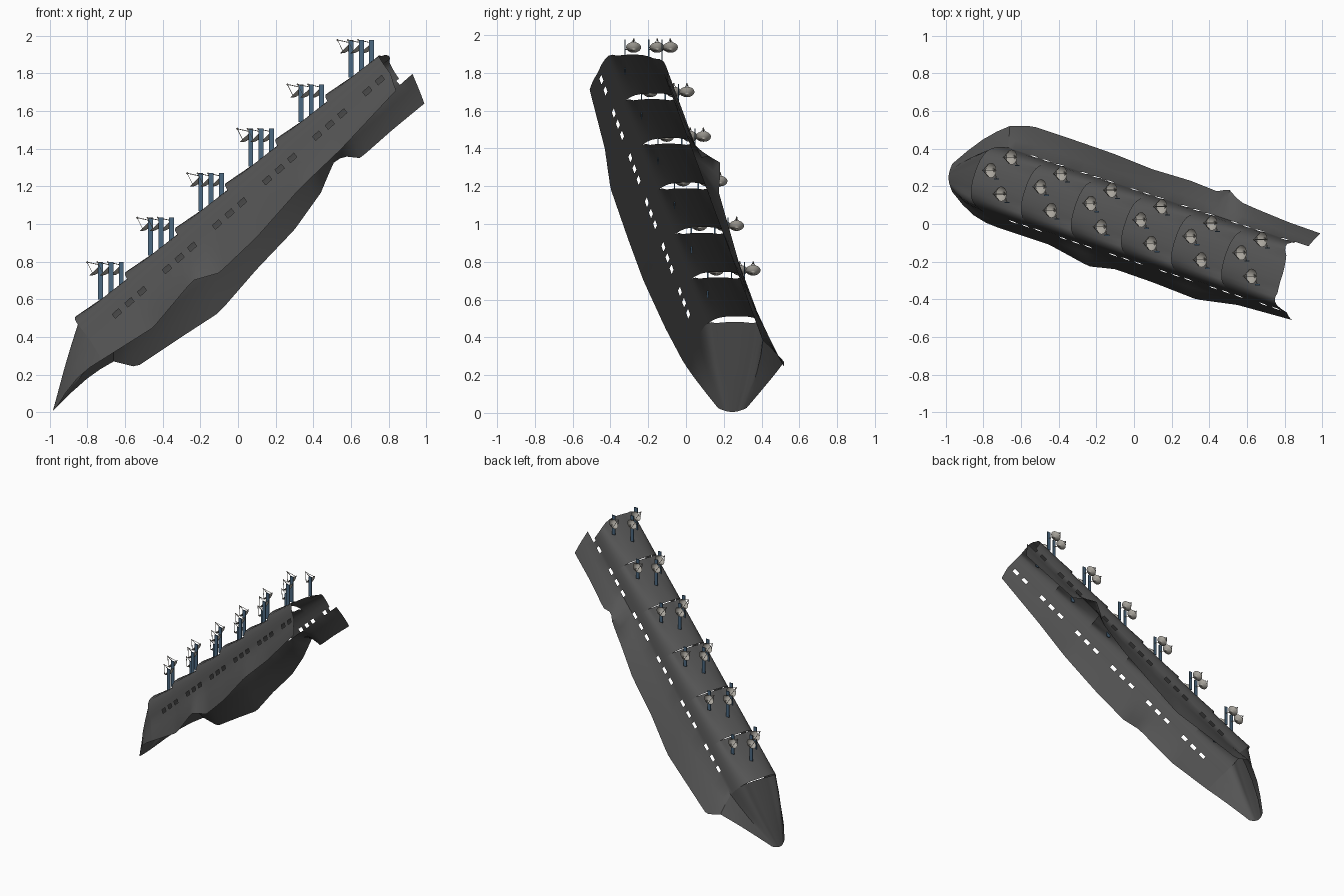
import bpy, bmesh, math
from mathutils import Vector

if "Cube" in bpy.data.objects:
    bpy.data.objects.remove(bpy.data.objects["Cube"])

def material(name, col):
    m = bpy.data.materials.new(name)
    m.diffuse_color = (*col, 1)
    m.use_nodes = True
    m.node_tree.nodes["Principled BSDF"].inputs["Base Color"].default_value = m.diffuse_color
    return m

DARK = material("dark_shell", (0.09, 0.09, 0.09))
BLUE = material("post_blue", (0.07, 0.14, 0.22))
PALE = material("dish_grey", (0.4, 0.38, 0.34))

# Sloping frame: U runs uphill, N is sideways, W is square to the slope
STEP = Vector((0.266, -0.0875, 0.236))
START = Vector((-0.83, 0.265, 0.51))
U = STEP.normalized()
N = Vector((-STEP.y, STEP.x, 0)).normalized()
W = U.cross(N).normalized()
SEG, ROWS = 6, 8

def pt(s, n, h):
    return START + STEP * s + N * n + W * h

def make(name, verts, faces, mat):
    me = bpy.data.meshes.new(name)
    me.from_pydata([tuple(v) for v in verts], [], faces)
    me.materials.append(mat)
    ob = bpy.data.objects.new(name, me)
    bpy.context.collection.objects.link(ob)
    bpy.ops.object.select_all(action='DESELECT')
    ob.select_set(True)
    bpy.context.view_layer.objects.active = ob
    bpy.ops.object.shade_smooth_by_angle(angle=math.radians(40))
    return ob

def loft(name, rings, mat, skip=lambda r, c: False):
    k = len(rings[0])
    faces = [(r * k + c, r * k + c + 1, (r + 1) * k + c + 1, (r + 1) * k + c)
             for r in range(len(rings) - 1) for c in range(k - 1) if not skip(r, c)]
    return make(name, [v for ring in rings for v in ring], faces, mat)

# Arched roof section: (sideways, height, how much it tilts up at the lip)
HALF = [(0.18, -0.14, 0), (0.174, -0.105, 0), (0.163, -0.07, 0), (0.147, -0.04, 0.15), (0.126, -0.02, 0.5),
        (0.102, -0.01, 0.95), (0.07, -0.003, 1), (0.035, 0, 1)]
ARCH = [(-n, h, w) for n, h, w in HALF] + [(0, 0.0, 1)] + HALF[::-1]

def arch(s, t, bow=0.0, trim=0.0):
    ring = []
    for n, h, w in ARCH:
        b = bow * (1 - (n / 0.18) ** 2)
        p = pt(s - b - trim * max(n / 0.18, 0) ** 2, n, h - 0.038 * t * w)
        ring.append(p + Vector((0, 0, 0.25 * b * w)))
    return ring

# Overlapping roof shells, each lifted at its bowed downhill lip
for i in range(SEG):
    rings = [arch(i + j / ROWS, j / ROWS, 0.06 * (1 - j / ROWS), 0.2 * (j / ROWS) ** 2 if i == SEG - 1 else 0)
             for j in range(ROWS + 1)]
    loft(f"roof_shell_{i + 1}", rings, DARK)

# Ragged lower edges of the two side walls
FRONT = [Vector(p) for p in [(-0.72, -0.02, 0.28), (-0.45, -0.11, 0.45), (-0.24, -0.225, 0.7),
         (-0.1, -0.24, 0.74), (0.1, -0.31, 0.93), (0.33, -0.4, 1.19), (0.55, -0.43, 1.4), (0.84, -0.51, 1.71)]]
BACK = [Vector(p) for p in [(-0.66, 0.52, 0.27), (-0.54, 0.52, 0.24), (-0.3, 0.44, 0.4), (-0.1, 0.37, 0.53),
        (0.1, 0.29, 0.76), (0.3, 0.23, 0.97), (0.45, 0.17, 1.18), (0.5, 0.19, 1.32), (0.56, 0.12, 1.36),
        (0.65, 0.08, 1.35), (0.82, 0.01, 1.5), (0.99, -0.05, 1.64)]]

def on_edge(line, f):
    x = line[0].x + f * (line[-1].x - line[0].x)
    for a, b in zip(line, line[1:]):
        if x <= b.x + 1e-6:
            return a.lerp(b, (x - a.x) / (b.x - a.x))
    return line[-1].copy()

# Side walls: clusters of three small windows below the roof, then a flared skirt
first = {}
total = SEG * ROWS
for name, side, line in (("front_wall", -1, FRONT), ("back_wall", 1, BACK)):
    rings = []
    for k in range(total + 1):
        top = pt(k / ROWS, side * 0.18, -0.14)
        sill = pt(k / ROWS, side * 0.185, -0.168)
        low = on_edge(line, k / total)
        mids = [sill.lerp(low, f) + N * side * 0.004 for f in (0.35, 0.7)]
        rings.append([top, sill, *mids, low])
    first[side] = rings[0]
    loft(name, rings, DARK, lambda r, c: c == 0 and r >= 4 and (
        (r - 4) % ROWS in (0, 2, 4) or (side > 0 and r >= total - 2)))

# Nose closing the bottom end
ring0 = first[-1][:0:-1] + arch(0, 1) + first[1][1:]
k = len(ring0)
tip = []
for j in range(k):
    f = j / (k - 1)
    tip.append(Vector((-0.965 - 0.02 * math.sin(math.pi * f), 0.17 + 0.15 * f,
                       0.025 - 0.02 * math.sin(math.pi * f))))
nose = []
for t in (0, 0.25, 0.5, 0.75, 1):
    bulge = math.sin(math.pi * t)
    ring = []
    for j, (a, b) in enumerate(zip(ring0, tip)):
        e = 2 * j / (k - 1) - 1
        ring.append(a.lerp(b, t) + N * 0.03 * bulge * e + Vector((0, 0, 0.03 * bulge * e * e)))
    nose.append(ring)
loft("nose", nose, DARK)

# Dish on a tilted axis with a tripod feed and a short side arm
def rod(bm, a, b, r):
    q = (b - a).to_track_quat('Z', 'Y')
    rings = [[bm.verts.new(p + q @ Vector((r * math.cos(v), r * math.sin(v), 0)))
              for v in (0, math.pi / 2, math.pi, 3 * math.pi / 2)] for p in (a, b)]
    for j in range(4):
        bm.faces.new((rings[0][j], rings[0][(j + 1) % 4], rings[1][(j + 1) % 4], rings[1][j]))

AX = Vector((-0.7, 0, 0.714))
Q = AX.to_track_quat('Z', 'Y')
SIDES = 16
bm = bmesh.new()
prev = None
for q in range(1, 6):
    r = 0.04 * q / 5
    z = -0.022 + 0.022 * (q / 5) ** 2
    ring = [bm.verts.new(Q @ Vector((r * math.cos(2 * math.pi * j / SIDES), r * math.sin(2 * math.pi * j / SIDES), z)))
            for j in range(SIDES)]
    if prev is None:
        bm.faces.new(ring)
    else:
        for j in range(SIDES):
            bm.faces.new((prev[j], prev[(j + 1) % SIDES], ring[(j + 1) % SIDES], ring[j]))
    prev = ring
for j in range(3):
    v = 2 * math.pi * j / 3 + math.pi / 2
    rod(bm, Q @ Vector((0.039 * math.cos(v), 0.039 * math.sin(v), 0)), AX * 0.06, 0.002)
rod(bm, AX * 0.052, AX * 0.064, 0.004)
rod(bm, AX * -0.021, Vector((0.03, -0.045, -0.01)), 0.003)
dish_mesh = bpy.data.meshes.new("dish")
for f in bm.faces:
    f.smooth = True
bm.to_mesh(dish_mesh)
bm.free()
dish_mesh.materials.append(PALE)

# Flat blue post with its top at the origin
def post_mesh(length):
    b = bmesh.new()
    bmesh.ops.create_cube(b, size=1)
    for v in b.verts:
        v.co = Vector((v.co.x * 0.026, v.co.y * 0.006, (v.co.z - 0.5) * length))
    me = bpy.data.meshes.new("post")
    b.to_mesh(me)
    b.free()
    me.materials.append(BLUE)
    return me

# Three dishes on posts over every roof shell
for n, (x, y, length) in enumerate([(-0.76, 0.285, 0.2), (-0.705, 0.16, 0.19), (-0.65, 0.355, 0.15)]):
    pm = post_mesh(length)
    for i in range(SEG):
        base = Vector((x, y, 0.755)) + STEP * i
        for name, me, off in (("dish", dish_mesh, (0, 0, 0)), ("post", pm, (0.03, -0.045, 0.043))):
            ob = bpy.data.objects.new(f"{name}_{i + 1}_{n + 1}", me)
            ob.location = base + Vector(off)
            bpy.context.collection.objects.link(ob)
